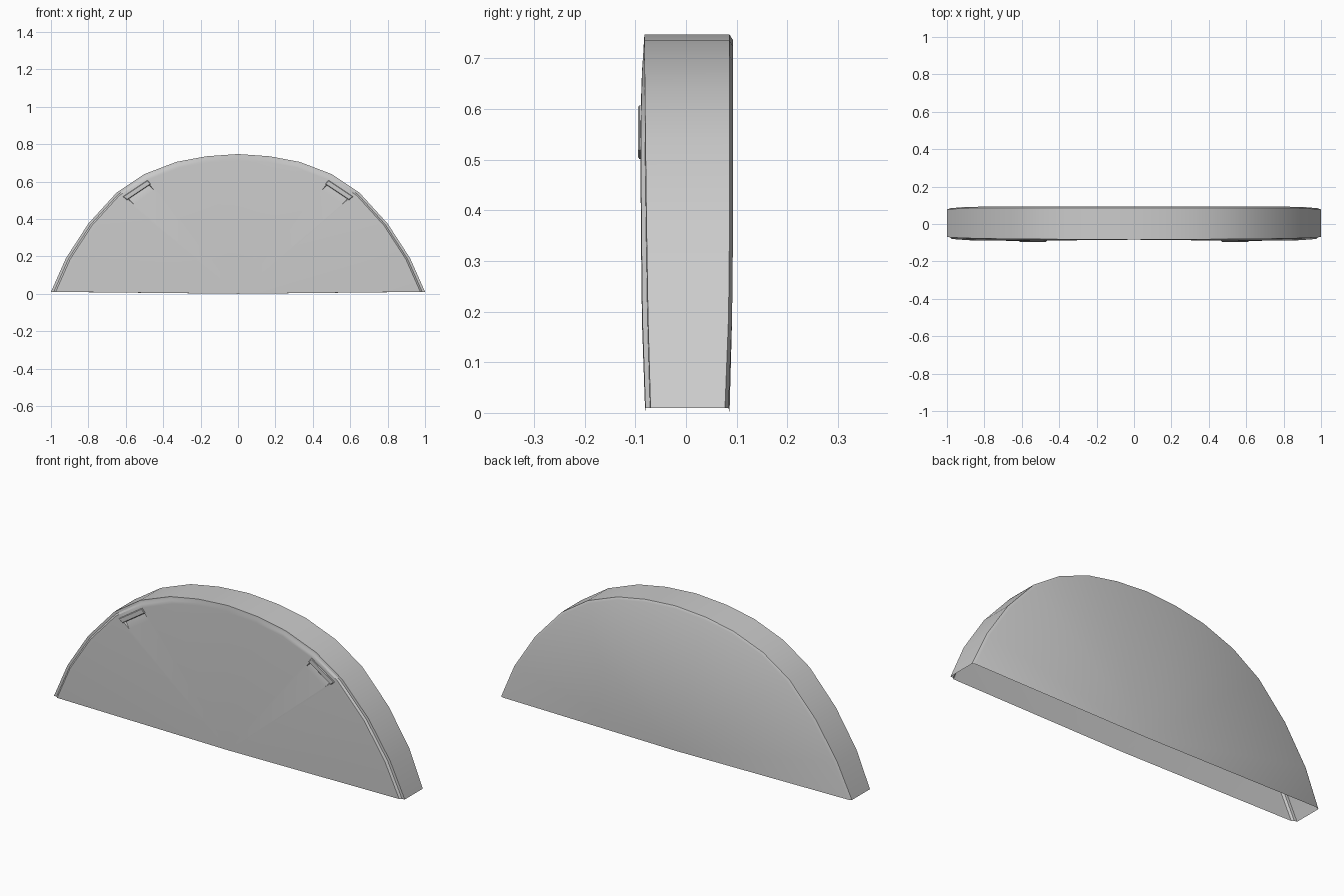
import bpy, bmesh
from mathutils import Vector

if "Cube" in bpy.data.objects:
    bpy.data.objects.remove(bpy.data.objects["Cube"])

# Half outline: x, z, y of back edge, y of front edge, y of raised front panel
HALF = [(1.0, .01, .084, -.070, -.080), (.92, .19, .091, -.075, -.086),
        (.80, .375, .093, -.078, -.088), (.65, .54, .093, -.080, -.089),
        (.50, .64, .093, -.081, -.088), (.33, .705, .093, -.082, -.086),
        (.17, .735, .093, -.082, -.084), (0, .747, .093, -.082, -.083)]
ARC = HALF + [(-x, *r) for x, *r in reversed(HALF[:-1])]
TAB_SECTORS = (3, len(ARC) - 5)


def finish(name, bm, angle=35):
    bmesh.ops.recalc_face_normals(bm, faces=bm.faces)
    me = bpy.data.meshes.new(name)
    bm.to_mesh(me)
    bm.free()
    ob = bpy.data.objects.new(name, me)
    bpy.context.collection.objects.link(ob)
    bpy.ops.object.select_all(action='DESELECT')
    ob.select_set(True)
    bpy.context.view_layer.objects.active = ob
    bpy.ops.object.shade_smooth_by_angle(angle=angle * 3.14159 / 180)
    return ob


def ring(bm, scale, yfun):
    return [bm.verts.new((p[0] * scale, yfun(p), p[1] * scale if p[1] > .02 else p[1]))
            for p in ARC]


# Thin shell, open underneath: back, rounded rim, stepped front panel
bm = bmesh.new()
rings = [ring(bm, .985, lambda p: p[2]),
         ring(bm, 1.0, lambda p: p[2] - .007),
         ring(bm, 1.0, lambda p: p[3]),
         ring(bm, .985, lambda p: p[3] - .001),
         ring(bm, .975, lambda p: p[4]),
         ring(bm, .955, lambda p: p[4] - .001)]
for a, b in zip(rings, rings[1:]):
    for i in range(len(ARC) - 1):
        bm.faces.new((a[i], a[i + 1], b[i + 1], b[i]))
back_c = bm.verts.new((0, .086, 0))
front_c = bm.verts.new((0, -.080, 0))
frames = []
for i in range(len(ARC) - 1):
    bm.faces.new((back_c, rings[0][i], rings[0][i + 1]))
    P, Q = rings[-1][i], rings[-1][i + 1]
    if i not in TAB_SECTORS:
        bm.faces.new((front_c, P, Q))
        continue

    # Finger recess sloping in beneath each tab
    def at(u, s, dy=0):
        e = P.co.lerp(Q.co, u)
        v = front_c.co.lerp(e, s)
        return Vector((v.x, v.y + dy, v.z))
    h = [bm.verts.new(at(u, s)) for u, s in ((.08, .985), (.92, .985), (.92, .915), (.08, .915))]
    d = [bm.verts.new(at(u, .98, .014)) for u in (.12, .88)]
    for f in ((P, Q, h[1], h[0]), (Q, front_c, h[2], h[1]), (front_c, h[3], h[2]),
              (front_c, P, h[0], h[3]), (h[0], h[1], d[1], d[0]),
              (d[0], d[1], h[2], h[3]), (h[0], d[0], h[3]), (h[1], h[2], d[1])):
        bm.faces.new(f)
    frames.append([at(u, s) for u, s in ((.04, 1.0), (.96, 1.0), (.96, .965), (.04, .965))])
finish("half_round_shell", bm)

# Raised grip tabs along the rim
for side, quad in zip(("right", "left"), frames):
    bm = bmesh.new()
    lo = [bm.verts.new((v.x, -.080, v.z)) for v in quad]
    hi = [bm.verts.new((v.x, -.095, v.z)) for v in quad]
    bm.faces.new(lo)
    bm.faces.new(hi)
    for i in range(4):
        j = (i + 1) % 4
        bm.faces.new((lo[i], lo[j], hi[j], hi[i]))
    bmesh.ops.bevel(bm, geom=[e for e in bm.edges if all(v in hi for v in e.verts)],
                    offset=.003, segments=1, affect='EDGES')
    finish("grip_tab_" + side, bm, 30)
